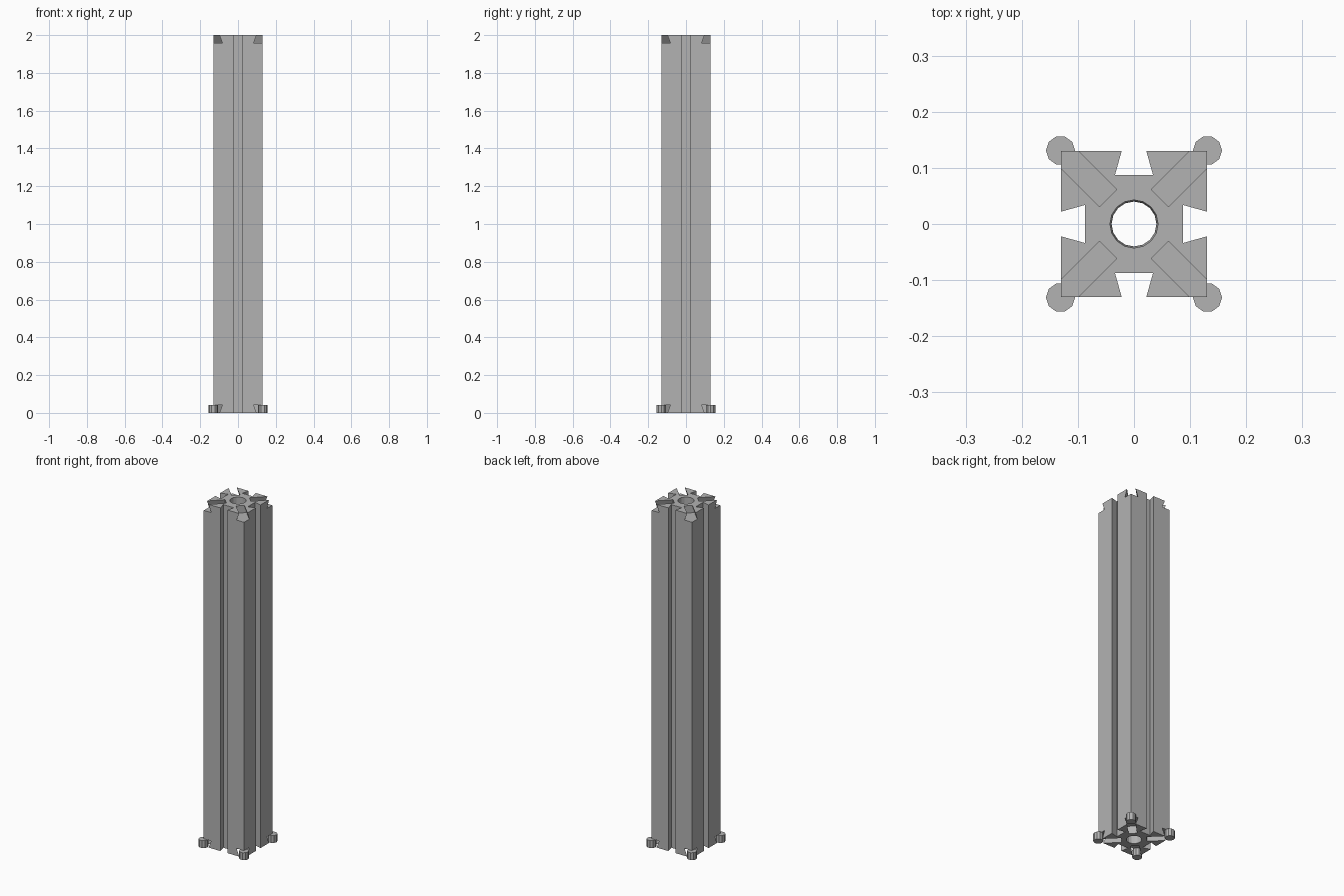
import bpy, bmesh
from math import pi
from mathutils import Matrix, Vector

if "Cube" in bpy.data.objects:
    bpy.data.objects.remove(bpy.data.objects["Cube"])

HALF, HEIGHT = 0.13, 2.0
DEPTH, MOUTH, FLOOR = 0.043, 0.022, 0.034   # dovetail section
PEG_R, HOLE_R = 0.026, 0.042

grey = bpy.data.materials.new("grey")
grey.use_nodes = True
grey.diffuse_color = (0.45, 0.45, 0.45, 1)
grey.node_tree.nodes["Principled BSDF"].inputs["Base Color"].default_value = grey.diffuse_color


def prism(bm, points, vector):
    """Extrude a closed outline along a vector; return its vertices."""
    base = bm.faces.new([bm.verts.new(p) for p in points])
    out = bmesh.ops.extrude_face_region(bm, geom=[base], use_keep_orig=True)
    top = [g for g in out["geom"] if isinstance(g, bmesh.types.BMVert)]
    bmesh.ops.translate(bm, verts=top, vec=vector)
    return list(base.verts) + top


def finish(bm, name):
    bmesh.ops.recalc_face_normals(bm, faces=bm.faces)
    mesh = bpy.data.meshes.new(name)
    bm.to_mesh(mesh)
    bm.free()
    mesh.materials.append(grey)
    obj = bpy.data.objects.new(name, mesh)
    bpy.context.collection.objects.link(obj)
    return obj


# Square column with a dovetail groove along each side
side = [(-HALF, -HALF), (-MOUTH, -HALF), (-FLOOR, DEPTH - HALF),
        (FLOOR, DEPTH - HALF), (MOUTH, -HALF)]
outline = [Matrix.Rotation(i * pi / 2, 3, "Z") @ Vector((x, y, 0))
           for i in range(4) for x, y in side]
bm = bmesh.new()
prism(bm, outline, (0, 0, HEIGHT))
column = finish(bm, "column")

# Cutter: central bore and diagonal dovetail notches at both ends
bm = bmesh.new()
bmesh.ops.create_cone(bm, cap_ends=True, segments=16, radius1=0.040, radius2=0.043,
                      depth=HEIGHT + 0.1, matrix=Matrix.Translation((0, 0, HEIGHT / 2)))
over = 0.02
lip = MOUTH - (FLOOR - MOUTH) * over / DEPTH
for end, sign in ((0, 1), (HEIGHT, -1)):
    for i in range(4):
        section = [(0.0655, y, end + sign * z) for y, z in
                   ((-lip, -over), (lip, -over), (FLOOR, DEPTH), (-FLOOR, DEPTH))]
        verts = prism(bm, section, (0.2, 0, 0))
        bmesh.ops.rotate(bm, verts=verts, matrix=Matrix.Rotation((i + 0.5) * pi / 2, 3, "Z"))
cutter = finish(bm, "notch_cutter")
cutter.hide_render = True

mod = column.modifiers.new("Notches", "BOOLEAN")
mod.operation, mod.solver, mod.object = "DIFFERENCE", "EXACT", cutter
bpy.context.view_layer.objects.active = column
bpy.ops.object.modifier_apply(modifier=mod.name)
bpy.data.objects.remove(cutter)

# Corner pegs in the bottom notches
for y, depth_name in ((-1, "front"), (1, "back")):
    for x, side_name in ((1, "left"), (-1, "right")):
        bm = bmesh.new()
        bmesh.ops.create_cone(bm, cap_ends=True, segments=10, radius1=PEG_R, radius2=PEG_R,
                              depth=DEPTH,
                              matrix=Matrix.Translation((x * 0.131, y * 0.131, DEPTH / 2))
                              @ Matrix.Rotation(pi / 2, 4, "Z"))
        finish(bm, f"{depth_name}_{side_name}_peg")
